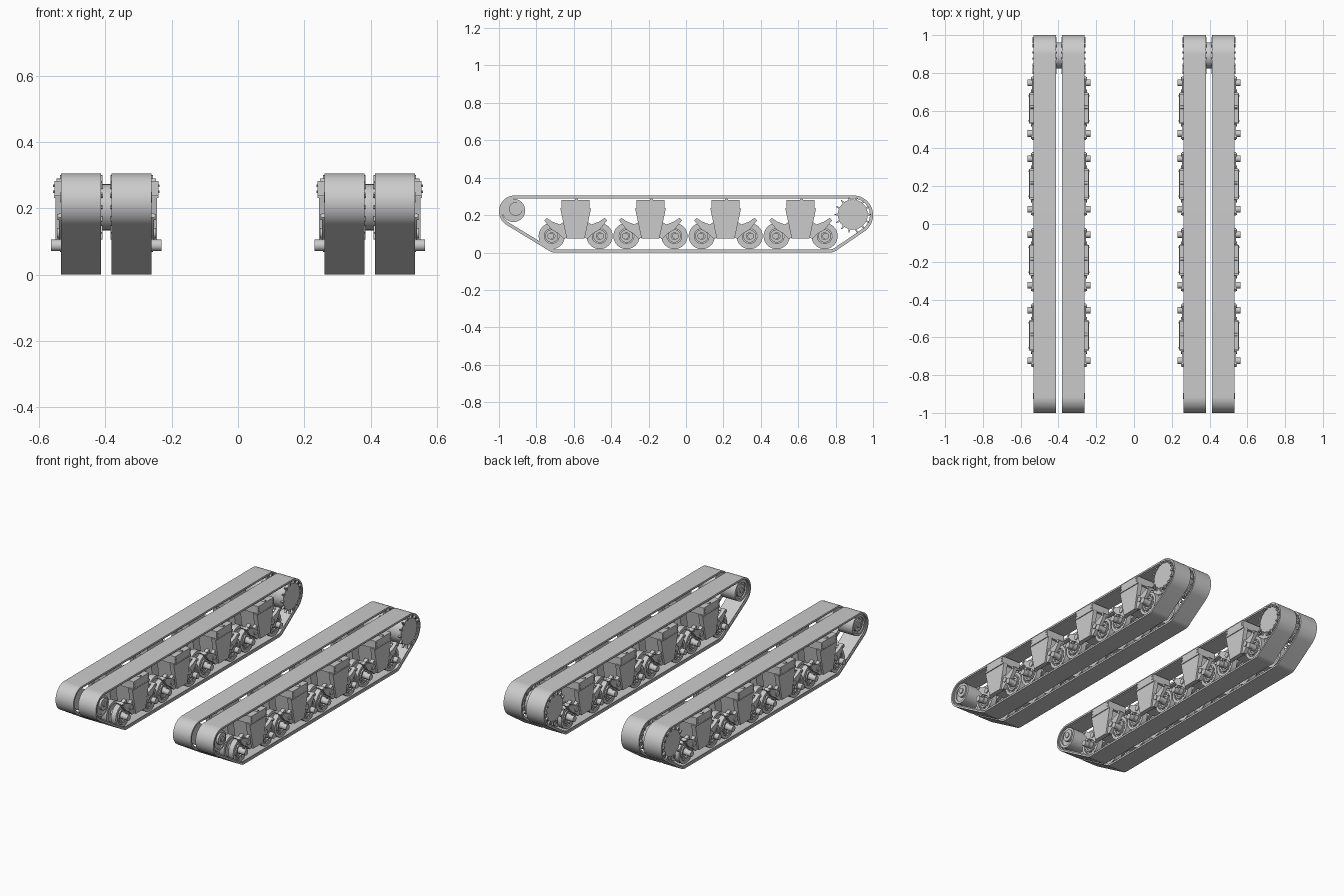
import bpy, bmesh, math
from math import cos, sin, pi

if "Cube" in bpy.data.objects:
    bpy.data.objects.remove(bpy.data.objects["Cube"])

grey = bpy.data.materials.new("plain grey")
COLOUR = (0.6, 0.6, 0.6, 1)
grey.use_nodes = True
grey.diffuse_color = COLOUR
grey.node_tree.nodes["Principled BSDF"].inputs["Base Color"].default_value = COLOUR

UNIT_X = 0.397          # centre of each double track
parts = {}              # part name -> bmesh
# two tracks, each with an inner and an outer half
PLACES = [(c, s) for c in (-UNIT_X, UNIT_X) for s in (-1, 1)]


def ring(bm, x, points):
    return [bm.verts.new((x, y, z)) for y, z in points]


def bridge(bm, a, b):
    for i in range(len(a)):
        j = (i + 1) % len(a)
        bm.faces.new((a[i], a[j], b[j], b[i]))


def prism(name, points, u0, u1):
    """Extrude a (y, z) outline sideways, in all four track halves."""
    bm = parts.setdefault(name, bmesh.new())
    for c, s in PLACES:
        a, b = ring(bm, c + s * u0, points), ring(bm, c + s * u1, points)
        bridge(bm, a, b)
        bm.faces.new(a)
        bm.faces.new(b)


def loop(name, outer, inner, u0, u1):
    """Extrude a hollow outline sideways, in all four track halves."""
    bm = parts.setdefault(name, bmesh.new())
    for c, s in PLACES:
        rings = [ring(bm, c + s * u, p)
                 for u, p in ((u0, outer), (u1, outer), (u1, inner), (u0, inner))]
        for k in range(4):
            bridge(bm, rings[k], rings[(k + 1) % 4])


def circle(y, z, r, n=32):
    return [(y + r * cos(2 * pi * i / n), z + r * sin(2 * pi * i / n)) for i in range(n)]


def box(y0, y1, z0, z1):
    return [(y0, z0), (y1, z0), (y1, z1), (y0, z1)]


def disc(name, y, z, r, u0, u1, n=32):
    prism(name, circle(y, z, r, n), u0, u1)


def tube(name, y, z, r, hole, u0, u1):
    loop(name, circle(y, z, r), circle(y, z, hole), u0, u1)


def bolts(name, y, z, radius, size, count, u0, u1):
    for k in range(count):
        a = 2 * pi * k / count
        disc(name, y + radius * cos(a), z + radius * sin(a), size, u0, u1, 6)


# Track bands: a belt stretched around four circles (y, z, radius)
GUIDES = [(-0.915, 0.22, 0.085), (-0.7, 0.06, 0.06), (0.77, 0.06, 0.06), (0.895, 0.2, 0.105)]


def belt(inset, n=120):
    points = []
    for i in range(n):
        a = 2 * pi * (i + 0.5) / n
        y, z, r = max(GUIDES, key=lambda g: g[0] * cos(a) + g[1] * sin(a) + g[2])
        points.append((y + (r - inset) * cos(a), z + (r - inset) * sin(a)))
    return points


loop("track_band", belt(0), belt(0.011), 0.016, 0.136)
loop("track_lining", belt(0.011), belt(0.017), 0.022, 0.13)

# Front idler wheel
IY, IZ = -0.922, 0.225
disc("idler_wheel", IY, IZ, 0.062, 0.024, 0.118)
tube("idler_rim", IY, IZ, 0.062, 0.048, 0.118, 0.126)
disc("idler_hub", IY + 0.012, IZ + 0.008, 0.036, 0.118, 0.132)
disc("idler_cap", IY + 0.012, IZ + 0.008, 0.016, 0.132, 0.138, 16)

# Rear drive sprocket with its teeth and the drum joining both halves
SY, SZ = 0.892, 0.203
disc("drive_drum", SY, SZ, 0.07, 0, 0.026)
disc("sprocket_disc", SY, SZ, 0.08, 0.02, 0.134)
TEETH = 14
for k in range(TEETH):
    a = 2 * pi * k / TEETH
    tooth = []
    for r, w in ((0.076, -0.006), (0.099, -0.0025), (0.099, 0.0025), (0.076, 0.006)):
        tooth.append((SY + r * cos(a) - w * sin(a), SZ + r * sin(a) + w * cos(a)))
    prism("sprocket_teeth", tooth, 0.012, 0.024)
    prism("sprocket_teeth", tooth, 0.128, 0.14)
bolts("drum_bolts", SY, SZ, 0.064, 0.005, 12, 0.004, 0.014)

# Four bogies, each with a bracket, two swing arms and two road wheels
HORN = [(0.04, 0.08), (0.065, 0.074), (0.09, 0.1), (0.128, 0.122), (0.168, 0.172),
        (0.155, 0.185), (0.125, 0.165), (0.085, 0.15), (0.05, 0.172)]
for cy in (-0.59, -0.19, 0.212, 0.613):
    # bracket: tapered front plate over a narrower body
    taper = [(cy - 0.048, 0.075), (cy + 0.048, 0.075), (cy + 0.082, 0.235), (cy - 0.082, 0.235)]
    core = [(cy - 0.035, 0.085), (cy + 0.035, 0.085), (cy + 0.06, 0.235), (cy - 0.06, 0.235)]
    prism("bracket_body", core, 0.022, 0.125)
    prism("bracket_plate", taper, 0.125, 0.153)
    prism("bracket_top", box(cy - 0.075, cy + 0.075, 0.235, 0.282), 0.03, 0.157)
    prism("bracket_lip", box(cy - 0.08, cy + 0.08, 0.231, 0.239), 0.125, 0.158)
    disc("bracket_knob", cy + 0.005, 0.28, 0.009, 0.09, 0.15, 12)
    for k in (-1, 1):
        for z in (0.25, 0.268):
            disc("bracket_bolts", cy + k * 0.066, z, 0.004, 0.157, 0.161, 6)
        wy, wz = cy + k * 0.128, 0.088
        # swing arm with its upturned horn
        horn = [(cy + k * y, z) for y, z in HORN]
        prism("swing_arm", horn, 0.122, 0.143)
        arm = [(cy + k * y, z) for y, z in
               ((0.03, 0.09), (0.125, 0.07), (0.14, 0.09), (0.125, 0.108), (0.03, 0.15))]
        prism("arm_link", arm, 0.064, 0.086)
        disc("arm_pivot", cy + k * 0.082, 0.125, 0.016, 0.11, 0.149, 16)
        disc("horn_pin", cy + k * 0.155, 0.173, 0.009, 0.1, 0.148, 12)
        # paired road wheels on one axle
        for u0, u1 in ((0.024, 0.06), (0.09, 0.122)):
            tube("road_wheel_tyre", wy, wz, 0.07, 0.053, u0, u1)
            disc("road_wheel_dish", wy, wz, 0.054, u0 + 0.008, u1 - 0.008)
        tube("wheel_hub_ring", wy, wz, 0.042, 0.032, 0.112, 0.124)
        bolts("wheel_bolts", wy, wz, 0.047, 0.005, 10, 0.112, 0.12)
        disc("wheel_axle", wy, wz, 0.02, 0.028, 0.14, 20)
        disc("hub_cap", wy + k * 0.006, wz, 0.0175, 0.136, 0.167, 20)

# Turn every collected part into an object
for name, bm in parts.items():
    bmesh.ops.recalc_face_normals(bm, faces=bm.faces)
    mesh = bpy.data.meshes.new(name)
    bm.to_mesh(mesh)
    bm.free()
    mesh.materials.append(grey)
    obj = bpy.data.objects.new(name, mesh)
    bpy.context.scene.collection.objects.link(obj)
    bpy.ops.object.select_all(action="DESELECT")
    obj.select_set(True)
    bpy.context.view_layer.objects.active = obj
    bpy.ops.object.shade_smooth_by_angle(angle=math.radians(30))
